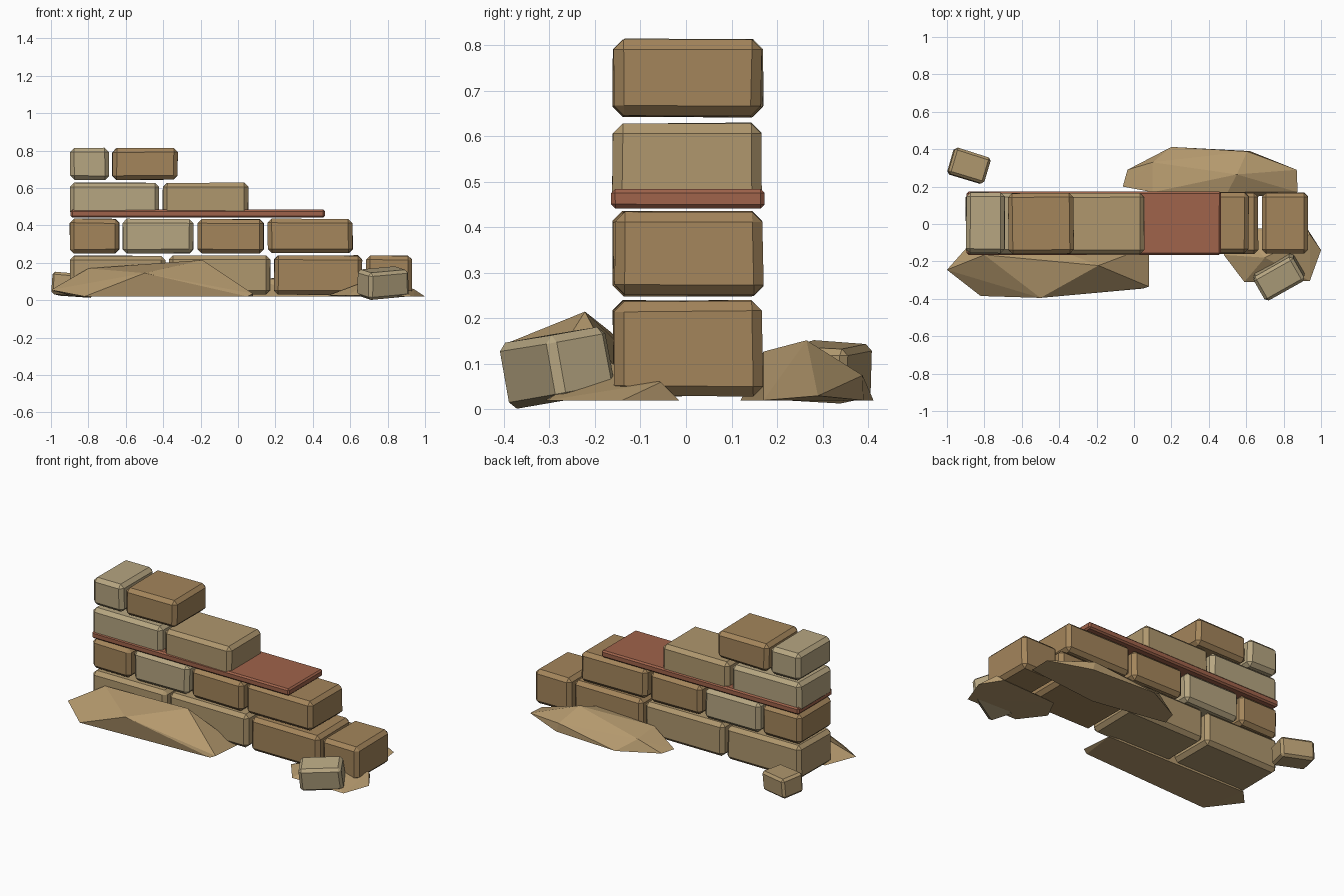
import bpy, bmesh, random
from math import radians
from mathutils import Vector, Euler

if "Cube" in bpy.data.objects:
    bpy.data.objects.remove(bpy.data.objects["Cube"])

random.seed(4)


def material(name, rgb):
    m = bpy.data.materials.new(name)
    m.diffuse_color = (*rgb, 1)
    m.use_nodes = True
    m.node_tree.nodes["Principled BSDF"].inputs["Base Color"].default_value = m.diffuse_color
    return m


DARK = material("dark_stone", (0.37, 0.235, 0.105))
MID = material("mid_stone", (0.43, 0.31, 0.155))
LIGHT = material("light_stone", (0.47, 0.38, 0.22))
CLAY = material("red_clay", (0.35, 0.125, 0.07))
EARTH = material("sandy_earth", (0.46, 0.32, 0.155))


def finish(bm, name, mat):
    bmesh.ops.recalc_face_normals(bm, faces=bm.faces)
    me = bpy.data.meshes.new(name)
    bm.to_mesh(me)
    bm.free()
    me.materials.append(mat)
    ob = bpy.data.objects.new(name, me)
    bpy.context.collection.objects.link(ob)
    return ob


def block(name, centre, size, mat, chamfer=0.022, jitter=0.005, rot=(0, 0, 0)):
    """Chamfered, slightly uneven stone block."""
    bm = bmesh.new()
    bmesh.ops.create_cube(bm, size=1)
    for v in bm.verts:
        v.co = Vector(c * s * (1 - random.uniform(0, jitter) / s * 2)
                      for c, s in zip(v.co, size))
    bmesh.ops.bevel(bm, geom=bm.edges[:], offset=chamfer, segments=1,
                    profile=0.5, affect='EDGES')
    ob = finish(bm, name, mat)
    ob.location = centre
    ob.rotation_euler = Euler([radians(a) for a in rot])
    return ob


def mound(name, points):
    """Faceted rubble heap, the hull of a few points."""
    bm = bmesh.new()
    for p in points:
        bm.verts.new(p)
    res = bmesh.ops.convex_hull(bm, input=bm.verts[:])
    loose = [v for v in bm.verts if not v.link_faces]
    bmesh.ops.delete(bm, geom=loose, context='VERTS')
    bmesh.ops.dissolve_limit(bm, angle_limit=radians(1),
                             verts=bm.verts[:], edges=bm.edges[:])
    return finish(bm, name, EARTH)


# wall courses: bottom z, top z, then (x start, x end, material)
courses = [
    (0.028, 0.241, [(-0.90, -0.385, MID), (-0.37, 0.175, MID),
                    (0.19, 0.665, DARK), (0.68, 0.932, DARK)]),
    (0.248, 0.437, [(-0.90, -0.632, DARK), (-0.618, -0.235, LIGHT),
                    (-0.22, 0.142, DARK), (0.158, 0.615, DARK)]),
    (0.450, 0.632, [(-0.90, -0.42, LIGHT), (-0.404, 0.058, MID)]),
    (0.641, 0.816, [(-0.90, -0.688, LIGHT), (-0.674, -0.32, DARK)]),
]
for r, (z0, z1, stones) in enumerate(courses):
    for i, (x0, x1, mat) in enumerate(stones):
        y = random.uniform(0.001, 0.007)
        block(f"wall_block_{r + 1}_{i + 1}", ((x0 + x1) / 2, y, (z0 + z1) / 2),
              (x1 - x0, 0.33, z1 - z0), mat)

# thin clay tile course
block("clay_tile_course", (-0.215, 0.004, 0.463), (1.36, 0.338, 0.044), CLAY,
      chamfer=0.009, jitter=0.001)

# fallen stones
block("fallen_stone_front", (0.775, -0.284, 0.092), (0.25, 0.155, 0.15), LIGHT,
      0.017, 0.004, (9, -5, 29))
block("fallen_stone_back", (-0.882, 0.31, 0.082), (0.205, 0.15, 0.125), MID,
      0.014, 0.004, (-3, 4, -17))

# rubble heaps
mound("rubble_front_left", [
    (-1.0, -0.245, 0.055), (-0.82, -0.385, 0.02), (0.05, -0.345, 0.02),
    (0.08, -0.335, 0.035), (0.08, -0.12, 0.02), (-0.5, -0.395, 0.145),
    (-0.19, -0.222, 0.215), (-0.80, -0.165, 0.17), (-0.88, -0.11, 0.02),
    (-0.5, -0.1, 0.1)])
mound("rubble_front_right", [
    (0.48, -0.165, 0.025), (0.59, -0.31, 0.025), (0.94, -0.305, 0.02),
    (1.0, -0.14, 0.02), (0.94, -0.055, 0.06), (0.92, -0.015, 0.02),
    (0.70, -0.18, 0.108), (0.55, -0.03, 0.02)])
mound("rubble_back", [
    (-0.06, 0.20, 0.02), (-0.035, 0.29, 0.02), (0.2, 0.412, 0.02),
    (0.605, 0.388, 0.075), (0.62, 0.39, 0.02), (0.87, 0.29, 0.03),
    (0.875, 0.17, 0.02), (0.55, 0.265, 0.152), (0.10, 0.33, 0.09),
    (0.1, 0.17, 0.11), (0.5, 0.17, 0.127), (0.4, 0.12, 0.02)])
